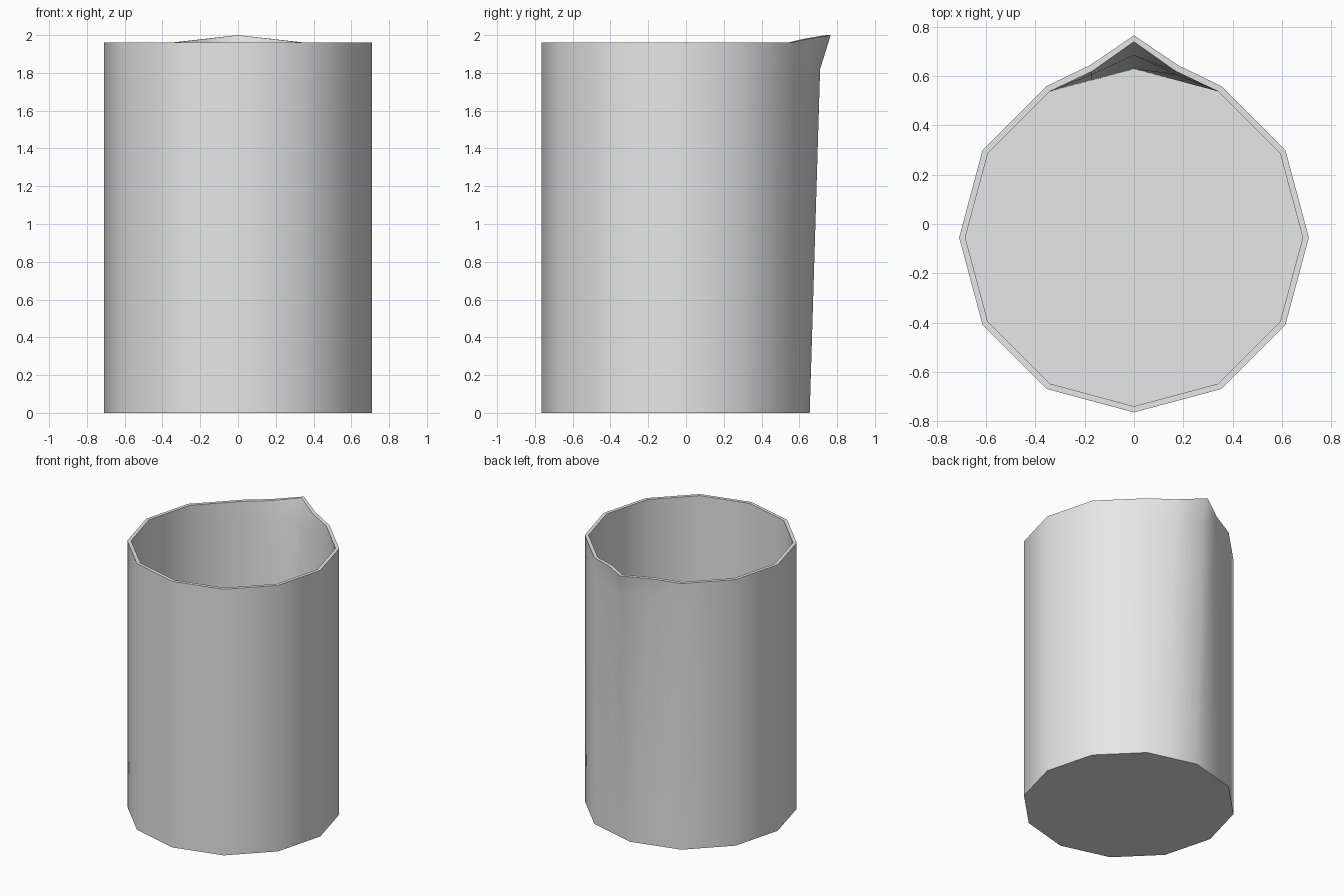
import bpy, bmesh, math

if "Cube" in bpy.data.objects:
    bpy.data.objects.remove(bpy.data.objects["Cube"], do_unlink=True)

SIDES, CENTRE_Y = 12, -0.055
RIM, CREASE, FLOOR = 1.96, 1.82, 0.03

grey = bpy.data.materials.new("light grey")
grey.use_nodes = True
colour = (0.8, 0.8, 0.8, 1)
grey.diffuse_color = colour
grey.node_tree.nodes["Principled BSDF"].inputs["Base Color"].default_value = colour

bm = bmesh.new()


def ring(radius, z, tip_push=0.0, mid_push=0.0, tip_rise=0.0):
    """Twelve-sided ring starting at the spout, with a midpoint either side of it."""
    pts = []
    for i in range(SIDES):
        a = math.pi / 2 + math.tau * i / SIDES
        pts.append([radius * math.cos(a), CENTRE_Y + radius * math.sin(a), z])
    mids = [[(p + q) / 2 for p, q in zip(pts[0], n)] for n in (pts[1], pts[-1])]
    for m in mids:
        m[1] += mid_push
        m[2] += tip_rise / 2
    pts[0][1] += tip_push
    pts[0][2] += tip_rise
    pts = [pts[0], mids[0]] + pts[1:] + [mids[1]]
    return [bm.verts.new(p) for p in pts]


def bridge(lower, upper):
    n = len(lower)
    return [bm.faces.new((lower[i], lower[(i + 1) % n], upper[(i + 1) % n], upper[i]))
            for i in range(n)]


# Outer wall up to the spout, over the rim, and down the inner wall
outer, inner = 0.71, 0.685
rings = [
    ring(outer, 0),
    ring(outer, CREASE, 0.055, 0.022),
    ring(outer, RIM, 0.111, 0.038, 0.04),
    ring(inner, RIM, 0.11, 0.035, 0.04),
    ring(inner, CREASE, 0.055, 0.022),
    ring(inner, FLOOR),
]
bands = [bridge(a, b) for a, b in zip(rings, rings[1:])]
flat_faces = list(bands[2])

# Underside and inside floor
flat_faces.append(bm.faces.new(list(reversed(rings[0]))))
flat_faces.append(bm.faces.new(rings[-1]))

# Smooth walls, with crisp edges at the rim, base and floor
for f in bm.faces:
    f.smooth = True
wall_faces = set(bm.faces) - set(flat_faces)
for f in flat_faces:
    for e in f.edges:
        if any(w in wall_faces for w in e.link_faces):
            e.smooth = False
bmesh.ops.recalc_face_normals(bm, faces=bm.faces[:])

mesh = bpy.data.meshes.new("beaker")
bm.to_mesh(mesh)
bm.free()
mesh.materials.append(grey)
bpy.context.scene.collection.objects.link(bpy.data.objects.new("beaker", mesh))
